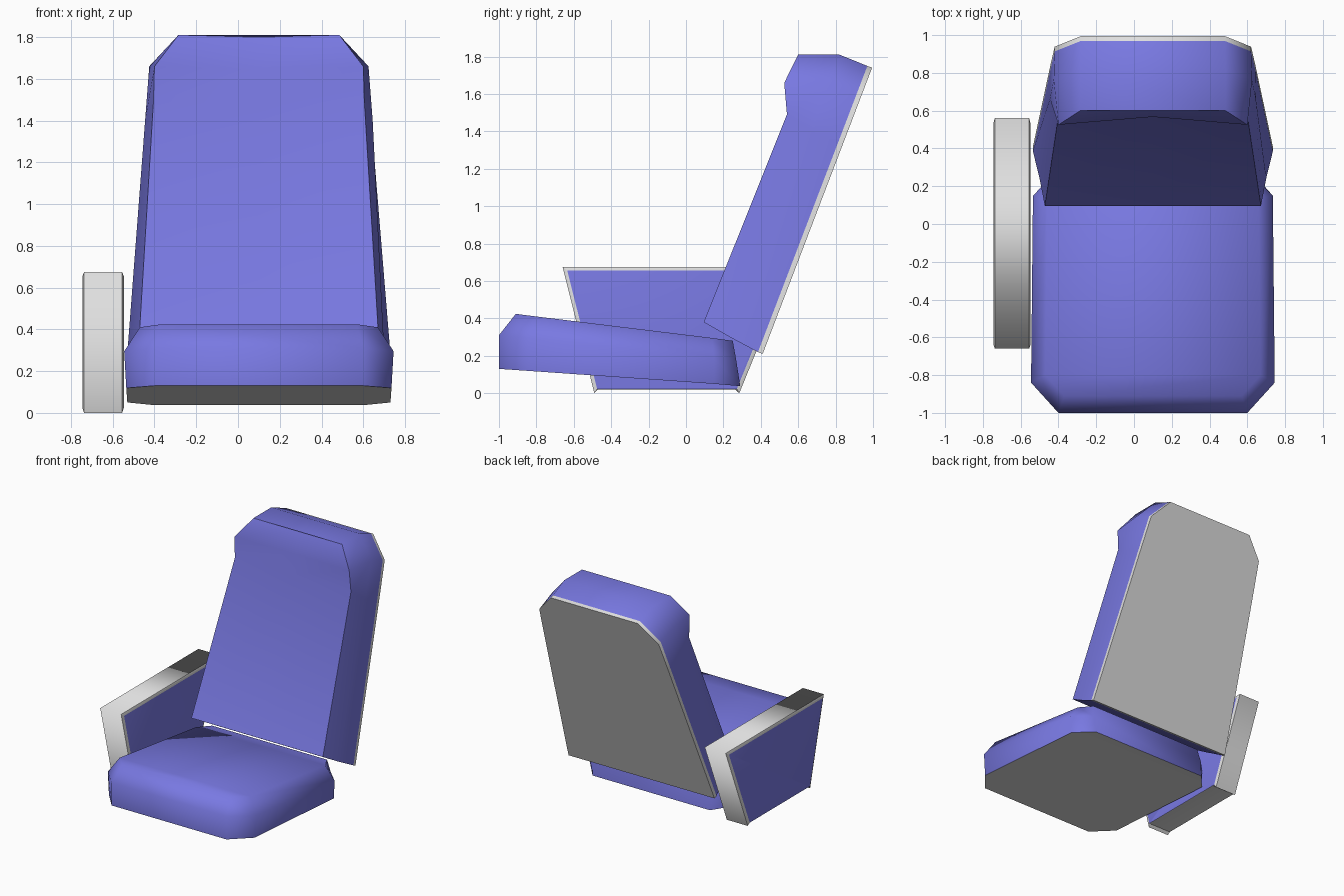
import bpy, bmesh, math

if "Cube" in bpy.data.objects:
    bpy.data.objects.remove(bpy.data.objects["Cube"])


def material(name, rgb):
    m = bpy.data.materials.new(name)
    m.diffuse_color = (*rgb, 1)
    m.use_nodes = True
    m.node_tree.nodes["Principled BSDF"].inputs["Base Color"].default_value = m.diffuse_color
    return m


BLUE = material("blue upholstery", (0.19, 0.19, 0.76))
GREY = material("light grey shell", (0.74, 0.74, 0.74))
CX = 0.1  # centre line of the seat itself


def finish(name, bm, angle=60):
    bmesh.ops.recalc_face_normals(bm, faces=bm.faces)
    me = bpy.data.meshes.new(name)
    bm.to_mesh(me)
    bm.free()
    me.materials.append(BLUE)
    me.materials.append(GREY)
    me.shade_smooth()
    me.set_sharp_from_angle(angle=math.radians(angle))
    ob = bpy.data.objects.new(name, me)
    bpy.context.collection.objects.link(ob)
    return ob


def loft(bm, rings):
    """Skin closed rings; returns the vertex rings and the faces per band."""
    vs = [[bm.verts.new(p) for p in r] for r in rings]
    bands = []
    for a, b in zip(vs, vs[1:]):
        n = len(a)
        bands.append([bm.faces.new((a[i], a[(i + 1) % n], b[(i + 1) % n], b[i]))
                      for i in range(n)])
    return vs, bands


# Seat cushion: three tilted octagonal rings, each as (y, z, half width)
def octagon(rows):
    return ([(CX - w, y, z) for y, z, w in rows]
            + [(CX + w, y, z) for y, z, w in reversed(rows)])


bm = bmesh.new()
vs, _ = loft(bm, [
    octagon([(-1.0, .13, .50), (-.84, .119, .635), (.15, .05, .63), (.29, .038, .51)]),
    octagon([(-1.0, .31, .50), (-.84, .295, .645), (.15, .19, .635), (.268, .18, .52)]),
    octagon([(-.91, .424, .47), (-.80, .41, .57), (.14, .295, .56), (.25, .28, .50)]),
])
for ring, mat in ((vs[0], 1), (vs[2], 0)):
    for i in range(3):
        bm.faces.new((ring[i], ring[i + 1], ring[6 - i], ring[7 - i])).material_index = mat
finish("seat_cushion", bm)

# Backrest: rows stacked along the lean, each a closed section with a hollow centre
LEAN = math.atan2(.585, 1.53)


def place(x, u, n):
    s, c = math.sin(LEAN), math.cos(LEAN)
    return (CX + x, .41 + u * s - n * c, .21 + u * c + n * s)


def section(back, mid, front, dip):
    (bu, bw), (mu, mw), (fu, fn, fw) = back, mid, front
    side = [(bw, bu, 0), (bw, bu, .027), (mw, mu, .188), (fw, fu, fn)]
    pts = [(-w, u, n) for w, u, n in side] + [(0, fu, fn - dip)] + side[::-1]
    return [place(*p) for p in pts]


bm = bmesh.new()
vs, bands = loft(bm, [
    section((0, .635), (.02, .60), (.046, .355, .572), 0),
    section((1.2, .543), (1.2, .545), (1.242, .336, .505), .03),
    section((1.48, .52), (1.48, .525), (1.395, .41, .50), .045),
    section((1.638, .38), (1.641, .385), (1.562, .394, .385), .03),
])
for band in bands:
    for i in (0, 7, 8):
        band[i].material_index = 1  # thin rear shell
for ring in (vs[0], vs[3]):
    for i in range(3):
        bm.faces.new((ring[i], ring[i + 1], ring[7 - i], ring[8 - i])).material_index = int(i == 0)
    bm.faces.new(ring[3:6])
finish("backrest", bm)

# Armrest: grey band around padded blue side panels, on one side only
outer = [(-.66, .675), (.56, .675), (.285, 0), (.262, .02), (-.472, .02), (-.49, 0)]
inner = [(-.635, .655), (.53, .655), (.272, .023), (.255, .023), (-.465, .023), (-.475, .023)]
bm = bmesh.new()
vs, bands = loft(bm, [[(x, y, z) for y, z in prof] for x, prof in
                      ((-.745, inner), (-.737, outer), (-.555, outer), (-.547, inner))])
for band in bands:
    for f in band:
        f.material_index = 1
for ring in (vs[0], vs[3]):
    bm.faces.new(ring)
arm = finish("armrest", bm, 30)
# the top rolls softly into the front and rear of the band
for e in arm.data.edges:
    a, b = (arm.data.vertices[i].co for i in e.vertices)
    if abs(a.x - b.x) > .1 and a.z > .5:
        e.use_edge_sharp = False
